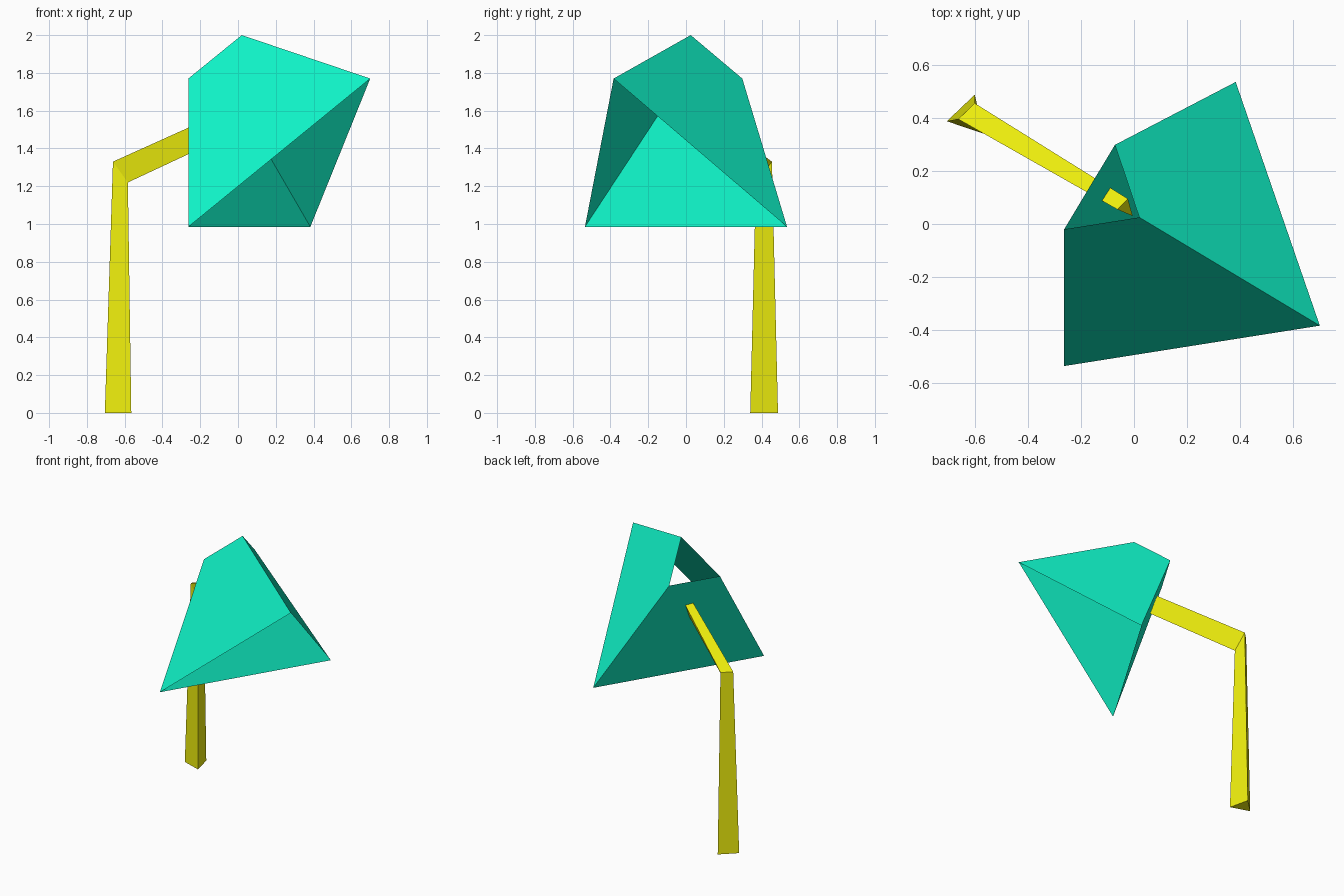
import bpy, bmesh

if "Cube" in bpy.data.objects:
    bpy.data.objects.remove(bpy.data.objects["Cube"])


def material(name, color):
    mat = bpy.data.materials.new(name)
    mat.diffuse_color = color
    mat.use_nodes = True
    mat.node_tree.nodes["Principled BSDF"].inputs["Base Color"].default_value = mat.diffuse_color
    return mat


def loft(name, rings, mat, capped):
    """Skin a series of matching cross-sections with flat quads."""
    bm = bmesh.new()
    loops = [[bm.verts.new(p) for p in ring] for ring in rings]
    n = len(rings[0])
    for low, high in zip(loops, loops[1:]):
        for i in range(n):
            j = (i + 1) % n
            bm.faces.new((low[i], low[j], high[j], high[i]))
    if capped:
        bm.faces.new(loops[0][::-1])
        bm.faces.new(loops[-1])
    bm.normal_update()
    if capped:
        bmesh.ops.recalc_face_normals(bm, faces=bm.faces)
    mesh = bpy.data.meshes.new(name)
    bm.to_mesh(mesh)
    bm.free()
    mesh.materials.append(mat)
    obj = bpy.data.objects.new(name, mesh)
    bpy.context.collection.objects.link(obj)
    return obj


teal = material("teal", (0.005, 0.89, 0.57, 1))
yellow = material("yellow", (0.87, 0.87, 0.004, 1))

# Three-sided bell, open at the wide mouth and at the narrow end
mouth = [(0.70, -0.383, 1.77), (0.383, 0.535, 0.985), (-0.263, -0.535, 0.985)]
neck = [(0.02, 0.025, 2.0), (-0.072, 0.298, 1.77), (-0.263, -0.02, 1.77)]
loft("bell_shade", [mouth, neck], teal, False)

# Tapered three-sided stem, bent at the elbow and ending inside the bell
base = [(-0.705, 0.387, 0), (-0.565, 0.34, 0), (-0.60, 0.487, 0)]
elbow = [(-0.662, 0.395, 1.33), (-0.583, 0.37, 1.22), (-0.60, 0.455, 1.33)]
tip = [(-0.063, 0.055, 1.60), (-0.005, 0.03, 1.49), (-0.023, 0.095, 1.60)]
loft("bent_stem", [base, elbow, tip], yellow, True)
